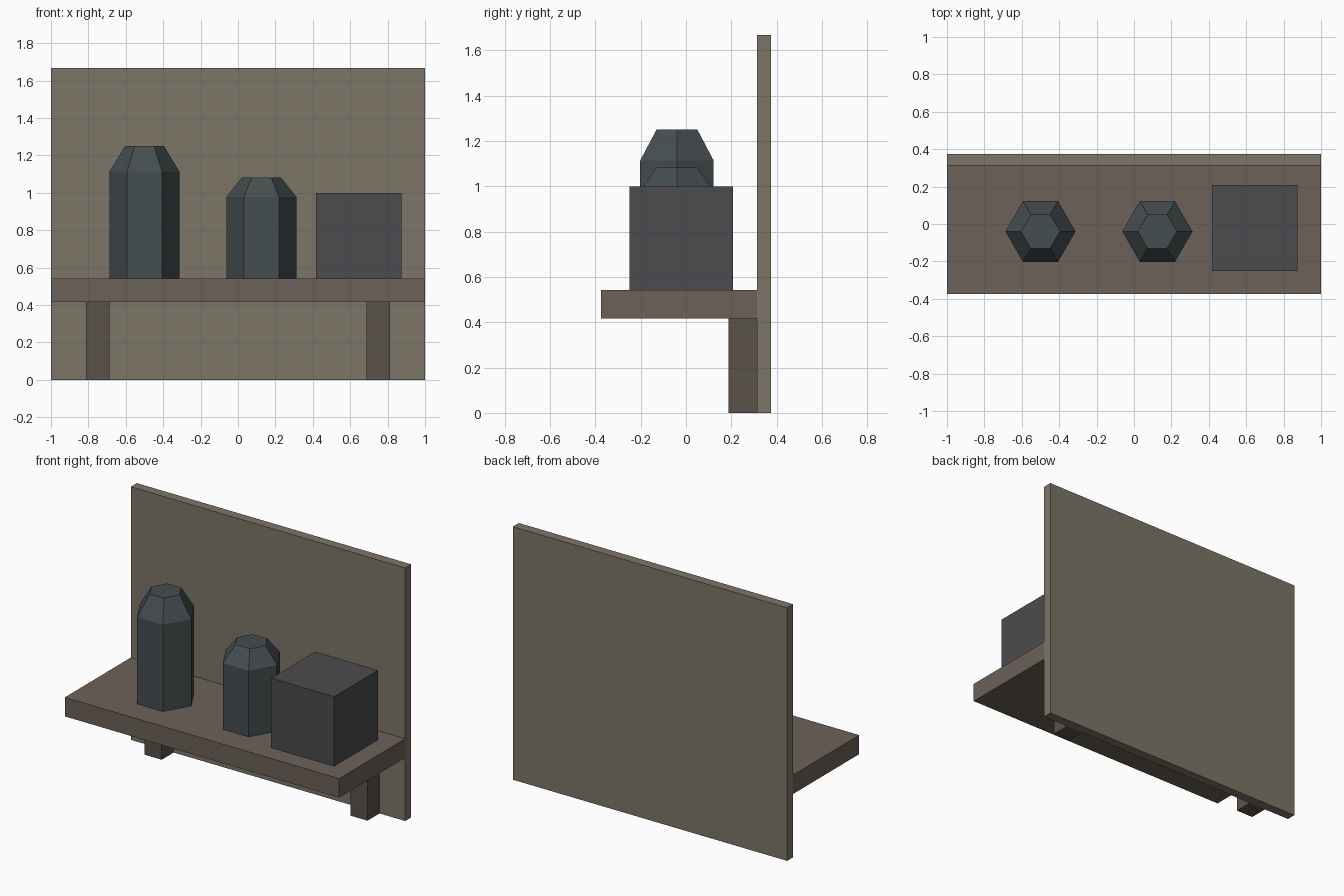
import bpy, bmesh
from math import cos, sin, pi

if "Cube" in bpy.data.objects:
    bpy.data.objects.remove(bpy.data.objects["Cube"])


def material(name, rgb):
    m = bpy.data.materials.new(name)
    m.diffuse_color = (*rgb, 1)
    m.use_nodes = True
    m.node_tree.nodes["Principled BSDF"].inputs["Base Color"].default_value = m.diffuse_color
    return m


def finish(name, bm, mat):
    bmesh.ops.recalc_face_normals(bm, faces=bm.faces)
    mesh = bpy.data.meshes.new(name)
    bm.to_mesh(mesh)
    bm.free()
    mesh.materials.append(mat)
    ob = bpy.data.objects.new(name, mesh)
    bpy.context.collection.objects.link(ob)
    return ob


def box(name, x, y, z, mat):
    bm = bmesh.new()
    bmesh.ops.create_cube(bm, size=1)
    for v in bm.verts:
        v.co = [(a + b) / 2 + c * (b - a) for c, (a, b) in zip(v.co, (x, y, z))]
    return finish(name, bm, mat)


def bottle(name, cx, shoulder, top, mat, sides=6):
    bm = bmesh.new()
    rings = [[bm.verts.new((cx + r * cos(2 * pi * i / sides),
                            -0.04 + r * sin(2 * pi * i / sides), z))
              for i in range(sides)]
             for r, z in ((0.1875, 0.542), (0.1875, shoulder), (0.104, top))]
    for lo, hi in zip(rings, rings[1:]):
        for i in range(sides):
            j = (i + 1) % sides
            bm.faces.new((lo[i], lo[j], hi[j], hi[i]))
    bm.faces.new(rings[0])
    bm.faces.new(rings[-1])
    return finish(name, bm, mat)


panel_mat = material("panel_wood", (0.205, 0.178, 0.136))
shelf_mat = material("shelf_wood", (0.150, 0.122, 0.098))
support_mat = material("support_wood", (0.105, 0.085, 0.068))
bottle_mat = material("dark_glass", (0.060, 0.075, 0.079))
box_mat = material("dark_box", (0.072, 0.070, 0.074))

# Wall panel and shelf
box("back_panel", (-1, 1), (0.3125, 0.375), (0, 1.667), panel_mat)
box("shelf_board", (-1, 1), (-0.375, 0.3125), (0.417, 0.542), shelf_mat)

# Supports under the shelf
for side, cx in (("left", -0.75), ("right", 0.75)):
    box(side + "_support", (cx - 0.0625, cx + 0.0625), (0.1875, 0.3125),
        (0, 0.417), support_mat)

# Items on the shelf
bottle("tall_bottle", -0.5, 1.113, 1.25, bottle_mat)
bottle("short_bottle", 0.125, 0.978, 1.083, bottle_mat)
box("storage_box", (0.417, 0.875), (-0.25, 0.208), (0.542, 1.0), box_mat)
